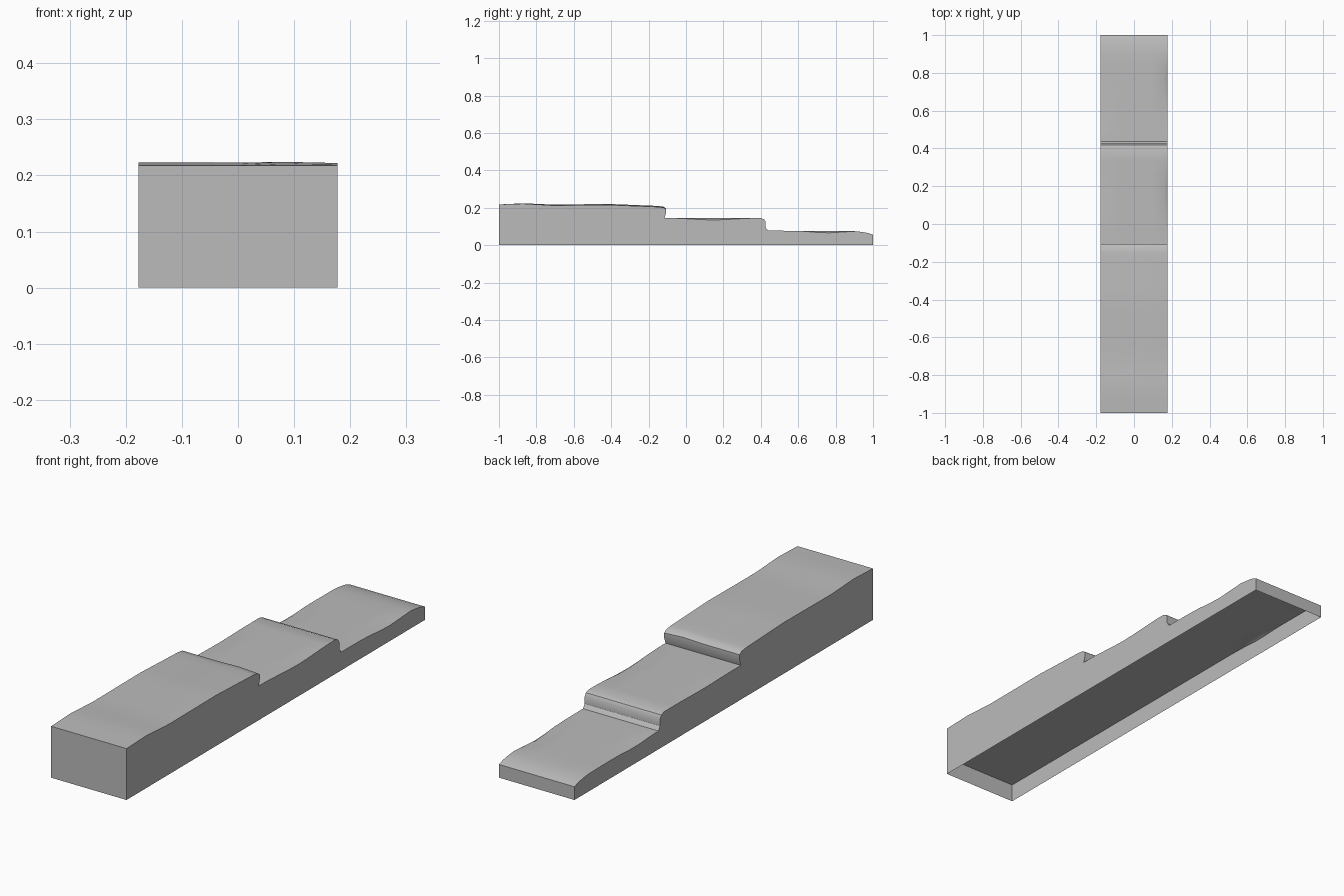
import bpy, bmesh, math

old = bpy.data.objects.get("Cube")
if old:
    bpy.data.objects.remove(old)

# One plain grey for the whole model
grey = bpy.data.materials.new("plain grey")
grey.use_nodes = True
colour = (0.5, 0.5, 0.5, 1)
grey.diffuse_color = colour
grey.node_tree.nodes["Principled BSDF"].inputs["Base Color"].default_value = colour

HALF = 0.177


def bump(v, start, end):
    """Smooth hump, zero outside start..end."""
    if not start < v < end:
        return 0
    return math.sin(math.pi * (v - start) / (end - start)) ** 2


def refine(profile, step=0.07):
    """Split the long, nearly level runs of a profile."""
    out = []
    for (y0, z0), (y1, z1) in zip(profile, profile[1:]):
        n = max(1, math.ceil(abs(y1 - y0) / step))
        out += [(y0 + (y1 - y0) * i / n, z0 + (z1 - z0) * i / n) for i in range(n)]
    return out + [profile[-1]]


def slab(name, profile, wear, swell, closed):
    """Sweep a side profile across x, with worn long edges."""
    pts = refine(profile)
    floor = min(z for y, z in pts)
    bm = bmesh.new()
    columns = []
    for t in (-1, -0.98, -0.5, 0, 0.5, 0.98, 1):
        col = []
        for y, z in pts:
            x, top = t * HALF, z
            if z > floor:
                worn = wear(y, t)
                if abs(t) == 0.98:
                    x -= math.copysign(worn, t)
                elif abs(t) == 1:
                    top -= worn * 0.7
                top += swell(t, y, z)
            col.append(bm.verts.new((x, y, top)))
        columns.append(col)
    for a, b in zip(columns, columns[1:]):
        for i in range(len(pts) - 1):
            bm.faces.new((a[i], b[i], b[i + 1], a[i + 1]))
        if closed:
            bm.faces.new((a[-1], b[-1], b[0], a[0]))
    bm.faces.new(columns[0])
    bm.faces.new(columns[-1][::-1])
    bmesh.ops.recalc_face_normals(bm, faces=bm.faces)
    mesh = bpy.data.meshes.new(name)
    bm.to_mesh(mesh)
    bm.free()
    mesh.materials.append(grey)
    obj = bpy.data.objects.new(name, mesh)
    bpy.context.collection.objects.link(obj)
    bpy.ops.object.select_all(action="DESELECT")
    obj.select_set(True)
    bpy.context.view_layer.objects.active = obj
    bpy.ops.object.shade_smooth_by_angle(angle=math.radians(35))
    return obj


# Long hollow base, open underneath, with a rounded back lip
def base_wear(y, t):
    return 0.014 * bump(y, 0.58, 0.92) if t > 0 else 0.009 * bump(y, 0.45, 0.74)


slab("base_step",
     [(-1, 0), (-1, 0.078), (0.43, 0.078), (0.9, 0.075),
      (0.94, 0.071), (0.975, 0.065), (1, 0.056), (1, 0)],
     base_wear, lambda t, y, z: 0, False)


# Middle and upper steps in one stepped block with soft noses
def block_wear(y, t):
    return 0.014 * bump(y, -0.09, 0.38) if t > 0 else 0.004 * bump(y, -0.05, 0.32)


def block_swell(t, y, z):
    if z < 0.18:
        return 0
    fade = min(1, (y + 1) * 3)
    return fade * (0.004 * bump(t, 0, 1) - 0.002 * max(0, t))


slab("upper_steps",
     [(-1, 0.078), (-1, 0.218), (-0.87, 0.223), (-0.72, 0.215), (-0.4, 0.217),
      (-0.25, 0.211), (-0.15, 0.207), (-0.12, 0.203), (-0.107, 0.193),
      (-0.107, 0.17), (-0.115, 0.145), (0.4, 0.145), (0.418, 0.138),
      (0.426, 0.125), (0.426, 0.095), (0.438, 0.078)],
     block_wear, block_swell, True)
